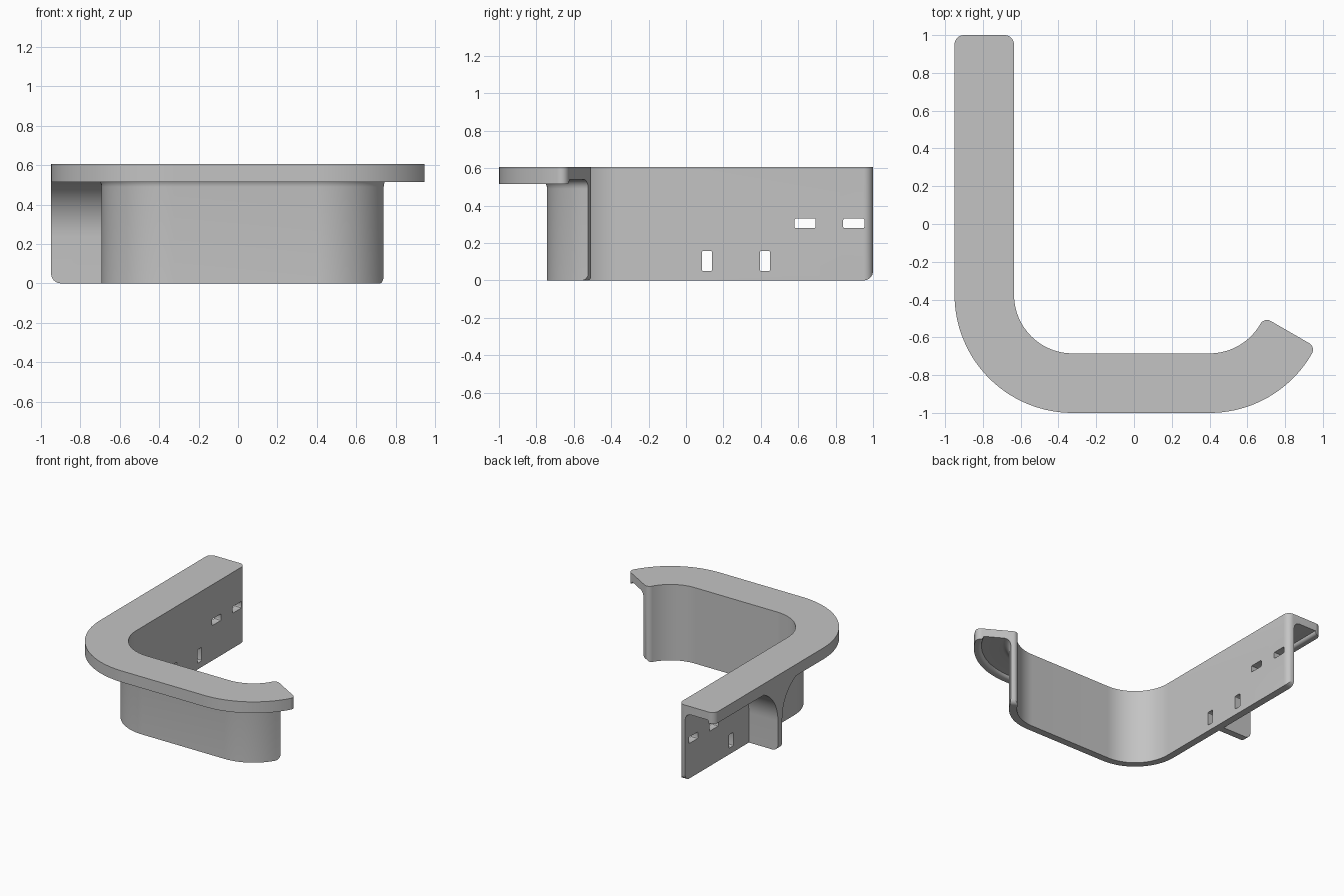
import bpy, bmesh
from math import sin, cos, pi, radians
from mathutils import Vector

if "Cube" in bpy.data.objects:
    bpy.data.objects.remove(bpy.data.objects["Cube"])

HEIGHT, WIDTH, WALL, RADIUS = 0.605, 0.315, 0.058, 0.31
UNDER, LIP = 0.54, 0.515

grey = bpy.data.materials.new("plain_grey")
grey.use_nodes = True
colour = (0.55, 0.55, 0.55, 1)
grey.diffuse_color = colour
grey.node_tree.nodes["Principled BSDF"].inputs["Base Color"].default_value = colour


def make_object(name, bm):
    bmesh.ops.recalc_face_normals(bm, faces=bm.faces)
    mesh = bpy.data.meshes.new(name)
    bm.to_mesh(mesh)
    bm.free()
    mesh.materials.append(grey)
    obj = bpy.data.objects.new(name, mesh)
    bpy.context.collection.objects.link(obj)
    return obj


def activate(obj):
    bpy.ops.object.select_all(action='DESELECT')
    obj.select_set(True)
    bpy.context.view_layer.objects.active = obj


def arc(cx, cy, r, start, end, n):
    angles = [radians(start + (end - start) * i / n) for i in range(n + 1)]
    return [(cx + r * cos(a), cy + r * sin(a)) for a in angles]


# Cross-section: wall, filleted flange and small hanging lip
profile = [(0, 0), (0, HEIGHT), (WIDTH, HEIGHT), (WIDTH, LIP)]
profile += arc(WIDTH - 0.03, UNDER, UNDER - LIP, 270, 180, 5)
profile += arc(WALL + 0.05, UNDER - 0.05, 0.05, 90, 180, 6)
profile.append((WALL, 0))

# Path along the inner face: (point, outward direction, end inset)
stations = []


def rounded_end(corner, inward, outward, r, reverse=False):
    steps = [i * pi / 2 / 8 for i in range(9)]
    part = [(Vector(corner) + Vector(inward) * r * (1 - cos(a)),
             Vector(outward), r * (1 - sin(a))) for a in steps]
    stations.extend(reversed(part) if reverse else part)


def bend(cx, cy, start, end, n):
    for i in range(n + 1):
        a = radians(start + (end - start) * i / n)
        out = Vector((cos(a), sin(a)))
        stations.append((Vector((cx, cy)) + out * RADIUS, out, 0))


inner_x, centre_y = -0.635, -0.375
rounded_end((inner_x, 1), (0, -1), (-1, 0), 0.05)
bend(inner_x + RADIUS, centre_y, 180, 270, 28)
bend(0.40, centre_y, 270, 330, 20)
out = Vector((cos(radians(-30)), sin(radians(-30))))
along = Vector((-out.y, out.x))
tip = stations[-1][0] + along * 0.042
rounded_end(tip, -along, out, 0.04, reverse=True)

# Sweep the section, drawing it in at the ends to round the corners
bm = bmesh.new()
rings = []
for point, out, inset in stations:
    ring = []
    for t, z in profile:
        t = max(inset, min(WIDTH - inset, t))
        p = point + out * t
        ring.append(bm.verts.new((p.x, p.y, max(inset, z))))
    rings.append(ring)
for a, b in zip(rings, rings[1:]):
    for i in range(len(profile)):
        j = (i + 1) % len(profile)
        bm.faces.new((a[i], a[j], b[j], b[i]))
bm.faces.new(rings[0])
bm.faces.new(rings[-1])
bmesh.ops.remove_doubles(bm, verts=bm.verts, dist=0.0001)
rail = make_object("flanged_wall", bm)


# Mounting slots cut through the long arm
def cut_slot(y, z, length, height):
    cutter_bm = bmesh.new()
    bmesh.ops.create_cube(cutter_bm, size=1)
    for v in cutter_bm.verts:
        v.co = Vector((inner_x - WALL / 2 + v.co.x * 0.14,
                       y + v.co.y * length, z + v.co.z * height))
    edges = [e for e in cutter_bm.edges
             if abs(e.verts[0].co.x - e.verts[1].co.x) > 0.1]
    bmesh.ops.bevel(cutter_bm, geom=edges, offset=0.008, segments=3,
                    profile=0.5, affect='EDGES')
    cutter = make_object("slot_cutter", cutter_bm)
    cutter.hide_render = True
    mod = rail.modifiers.new("slot", 'BOOLEAN')
    mod.operation, mod.solver, mod.object = 'DIFFERENCE', 'EXACT', cutter
    activate(rail)
    bpy.ops.object.modifier_apply(modifier=mod.name)
    bpy.data.objects.remove(cutter)


for y in (0.112, 0.422):
    cut_slot(y, 0.103, 0.055, 0.108)
for y in (0.637, 0.897):
    cut_slot(y, 0.305, 0.113, 0.052)

# Rib under the flange, flaring into it on both sides
mid, half, flare = 0.17, 0.027, 0.30
side = arc(half + flare, UNDER - flare, flare, 180, 90, 16)
outline = [(half, 0)] + side + [(half + flare, UNDER + 0.02)]
outline += [(-y, z) for y, z in reversed(outline)]
bm = bmesh.new()
face = bm.faces.new([bm.verts.new((-0.949, mid + y, z)) for y, z in outline])
extruded = bmesh.ops.extrude_face_region(bm, geom=[face])
moved = [g for g in extruded["geom"] if isinstance(g, bmesh.types.BMVert)]
bmesh.ops.translate(bm, verts=moved, vec=(0.28, 0, 0))
corner = [e for e in bm.edges
          if all(v.co.z < 0.001 and v.co.x < -0.9 for v in e.verts)]
bmesh.ops.bevel(bm, geom=corner, offset=0.05, segments=6, profile=0.5,
                affect='EDGES')
rib = make_object("support_rib", bm)

for obj in (rail, rib):
    activate(obj)
    bpy.ops.object.shade_smooth_by_angle(angle=radians(30))
